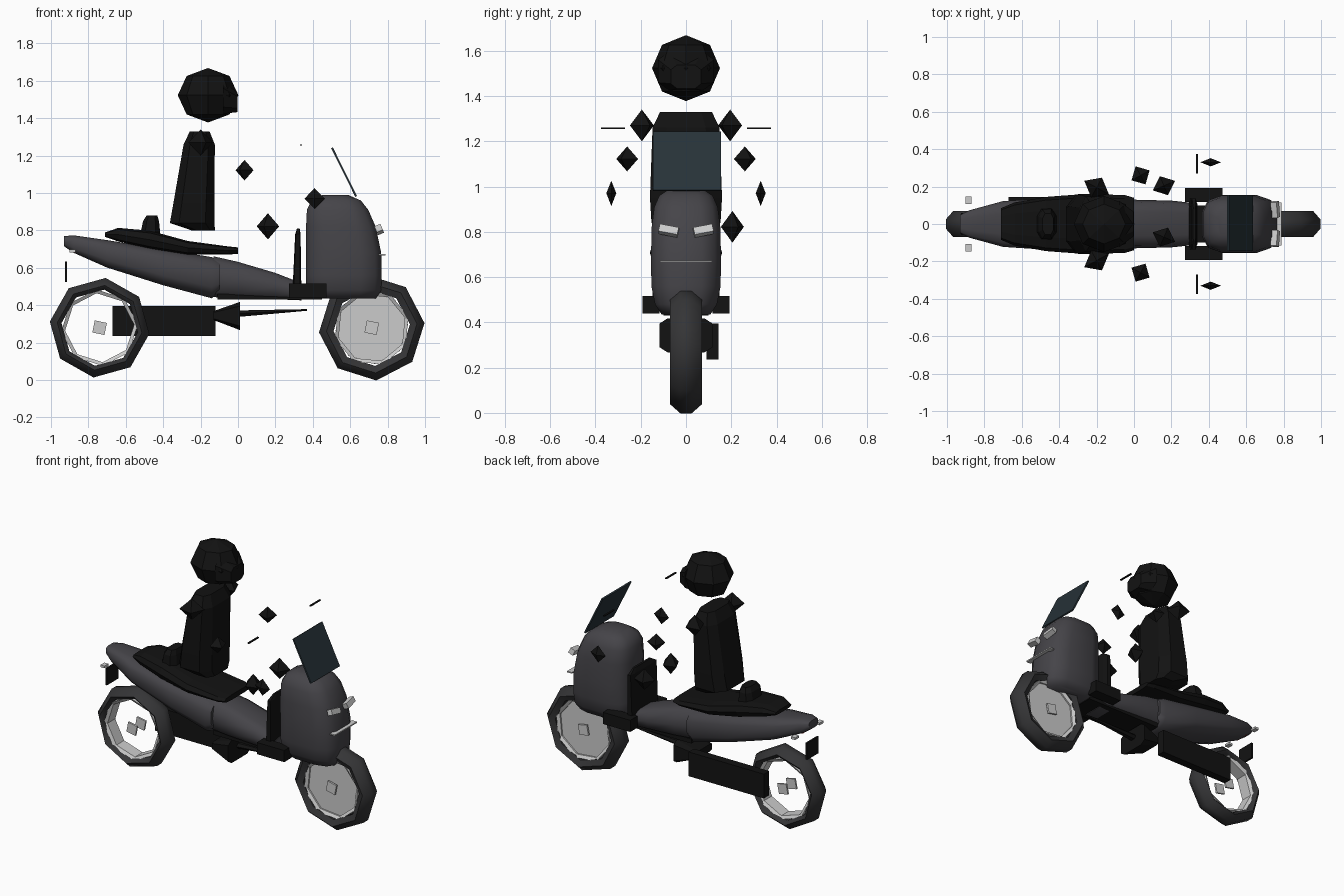
import bpy, bmesh, math
from mathutils import Vector, Matrix

if "Cube" in bpy.data.objects:
    bpy.data.objects.remove(bpy.data.objects["Cube"])

def mat(name, r, g, b):
    m = bpy.data.materials.new(name)
    m.diffuse_color = (r, g, b, 1)
    m.use_nodes = True
    m.node_tree.nodes["Principled BSDF"].inputs["Base Color"].default_value = m.diffuse_color
    return m

BODY = mat("body_grey", .06, .058, .066)
TYRE = mat("tyre_grey", .035, .035, .037)
BLACK = mat("black", .006, .006, .006)
GLASS = mat("tinted_glass", .02, .032, .04)
LIGHT = mat("pale_metal", .6, .6, .62)
RED = mat("red_lens", .6, .03, .02)

def finish(name, bm, m, smooth=None):
    bmesh.ops.recalc_face_normals(bm, faces=bm.faces)
    me = bpy.data.meshes.new(name)
    bm.to_mesh(me)
    bm.free()
    ob = bpy.data.objects.new(name, me)
    bpy.context.collection.objects.link(ob)
    me.materials.append(m)
    if smooth:
        bpy.ops.object.select_all(action='DESELECT')
        ob.select_set(True)
        bpy.context.view_layer.objects.active = ob
        bpy.ops.object.shade_smooth_by_angle(angle=math.radians(smooth))
    return ob

def loft(name, axis, rings, m, n=12, power=.6, smooth=None):
    """rings: (position on axis, low, high, half width in y)"""
    bm = bmesh.new()
    rows = []
    for p, lo, hi, w in rings:
        row = []
        for i in range(n):
            a = 2 * math.pi * (i + .5) / n
            c, s = math.cos(a), math.sin(a)
            u = (lo + hi) / 2 + (hi - lo) / 2 * math.copysign(abs(c) ** power, c)
            y = w * math.copysign(abs(s) ** power, s)
            row.append(bm.verts.new((p, y, u) if axis == 'x' else (u, y, p)))
        rows.append(row)
    for a, b in zip(rows, rows[1:]):
        for i in range(n):
            bm.faces.new((a[i], a[(i + 1) % n], b[(i + 1) % n], b[i]))
    bm.faces.new(rows[0])
    bm.faces.new(rows[-1])
    return finish(name, bm, m, smooth)

def box(name, c, s, m, rot=(0, 0, 0)):
    bm = bmesh.new()
    bmesh.ops.create_cube(bm, size=1)
    bmesh.ops.scale(bm, vec=s, verts=bm.verts)
    ob = finish(name, bm, m)
    ob.location = c
    ob.rotation_euler = rot
    return ob

def octa(name, c, s, turn=0):
    bm = bmesh.new()
    v = [bm.verts.new(p) for p in ((1, 0, 0), (0, 1, 0), (-1, 0, 0), (0, -1, 0), (0, 0, 1), (0, 0, -1))]
    for i in range(4):
        for t in (4, 5):
            bm.faces.new((v[i], v[(i + 1) % 4], v[t]))
    bmesh.ops.scale(bm, vec=s, verts=bm.verts)
    ob = finish(name, bm, BLACK)
    ob.location = c
    ob.rotation_euler.z = turn

def revolve(name, c, profile, m, offset, smooth=None, closed=True):
    """8-sided ring around y from (radius, y) points"""
    bm = bmesh.new()
    rows = []
    for i in range(8):
        a = math.radians(45 * i + offset)
        rows.append([bm.verts.new((c[0] + r * math.cos(a), y, c[1] + r * math.sin(a))) for r, y in profile])
    n = len(profile)
    for i in range(8):
        a, b = rows[i], rows[(i + 1) % 8]
        for j in range(n if closed else n - 1):
            k = (j + 1) % n
            bm.faces.new((a[j], a[k], b[k], b[j]))
    return finish(name, bm, m, smooth)

# wheels: tyre, rim and hub plates
for name, c, R, off in (("rear", (-.74, .28), .268, -7), ("front", (.715, .28), .283, 5)):
    revolve(name + "_tyre", c, [(.205, -.05), (R - .04, -.07), (R, -.025), (R, .025), (R - .04, .07), (.205, .05)],
            TYRE, off, 50)
    revolve(name + "_rim", c, [(.205, -.052), (.185, -.04), (.185, .04), (.205, .052)], LIGHT, off + 12)
    for s in (-1, 1):
        box(name + "_hub", (c[0], s * .045, c[1]), (.066, .012, .066), LIGHT, (0, .2, 0))
revolve("front_wheel_disc", (.715, .28), [(.001, -.03), (.195, -.03), (.195, .03), (.001, .03)], LIGHT, 5)

# bodywork
loft("front_shield", 'z', [(.435, .40, .74, .11), (.48, .36, .77, .14), (.56, .36, .772, .156), (.68, .36, .77, .158),
     (.82, .36, .74, .155), (.91, .365, .70, .143), (.96, .39, .66, .12), (.99, .45, .59, .075)], BODY, 12, .6, 60)
loft("tail_body", 'x', [(-.93, .715, .77, .05), (-.88, .68, .775, .075), (-.7, .60, .75, .125), (-.4, .505, .70, .145),
     (-.14, .435, .66, .15), (-.10, .47, .64, .14)], BODY, 12, .6, 60)
loft("middle_body", 'x', [(-.13, .44, .665, .12), (0, .435, .635, .13), (.2, .43, .575, .125), (.34, .425, .52, .11)],
     BODY, 10, .6, 60)
loft("seat", 'x', [(-.71, .765, .79, .085), (-.64, .74, .815, .115), (-.47, .70, .80, .145), (-.27, .67, .745, .16),
     (-.05, .67, .715, .155), (0, .675, .71, .14)], BLACK, 10, .6)
loft("seat_bump", 'z', [(.76, -.53, -.41, .09), (.85, -.51, -.42, .08), (.88, -.49, -.43, .06)], BLACK, 8, .7)

# floor and inner leg shield
box("floor_board", (.17, 0, .445), (.56, .2, .03), BLACK)
loft("inner_leg_shield", 'z', [(.46, .29, .34, .14), (.78, .305, .335, .14), (.81, .315, .33, .09)], BLACK, 8, .4)

# windshield
box("windshield", (.567, .005, 1.112), (.01, .3, .29), GLASS, (0, -.46, 0))

# engine, drive case and exhaust pipe
box("drive_case", (-.395, .117, .315), (.55, .055, .16), BLACK)
loft("engine", 'x', [(-.13, .32, .37, .09), (.01, .265, .42, .12)], BLACK, 8, .4)
loft("pipe", 'x', [(0, .335, .375, .03), (.37, .37, .38, .01)], BLACK, 6, 1)

# lights and number plate
for s in (-1, 1):
    box("headlight", (.755, s * .077, .805), (.035, .085, .035), LIGHT, (s * .2, -.4, 0))
    box("rear_signal", (-.885, s * .128, .69), (.03, .04, .015), LIGHT)
box("front_trim", (.77, 0, .67), (.035, .23, .008), LIGHT)
box("tail_light", (-.87, 0, .69), (.03, .09, .02), RED, (0, .3, 0))
box("rear_plate", (-.92, 0, .58), (.012, .12, .11), BLACK)

# rider: torso, helmet and simplified joints
loft("rider_torso", 'z', [(.80, -.25, -.12, .12), (.84, -.37, -.12, .16), (.95, -.35, -.12, .167), (1.26, -.295, -.12, .155),
     (1.33, -.26, -.15, .12)], BLACK, 8, .6)
bm = bmesh.new()
bmesh.ops.create_uvsphere(bm, u_segments=8, v_segments=4, radius=.15)
bmesh.ops.scale(bm, vec=(1.08, 1, .97), verts=bm.verts)
finish("helmet", bm, BLACK).location = (-.16, 0, 1.523)
loft("visor", 'x', [(-.08, 1.42, 1.60, .13), (-.003, 1.43, 1.54, .07)], BLACK, 8, .6)
for s in (-1, 1):
    octa("shoulder", (-.2, s * .195, 1.27), (.075, .06, .07), s * -.5)
    octa("elbow", (.035, s * .26, 1.122), (.055, .055, .055), s * .5)
    octa("hand", (.41, s * .33, .97), (.055, .022, .056))
    box("mirror", (.337, s * .323, 1.257), (.012, .105, .006), BLACK)
    box("foot", (.372, s * .155, .478), (.2, .075, .077), BLACK)
octa("left_knee", (.16, .205, .822), (.065, .055, .07), .4)
octa("right_knee", (.16, -.07, .822), (.065, .055, .07), -.4)
